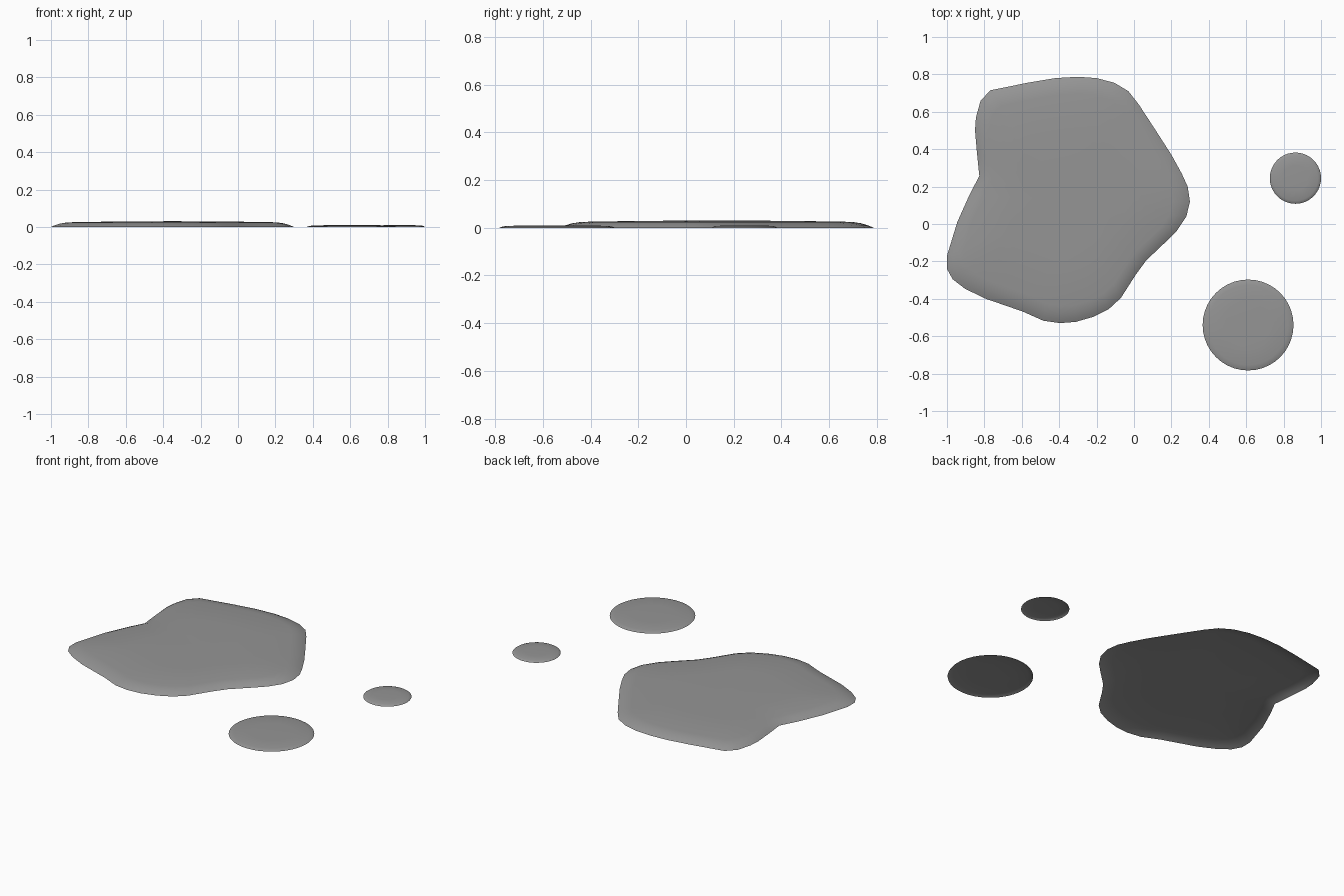
import bpy, bmesh
from math import sin, cos, pi

if "Cube" in bpy.data.objects:
    bpy.data.objects.remove(bpy.data.objects["Cube"])

mat = bpy.data.materials.new("dark_grey")
mat.diffuse_color = (.3, .3, .3, 1)
mat.use_nodes = True
mat.node_tree.nodes["Principled BSDF"].inputs["Base Color"].default_value = mat.diffuse_color


def puddle(name, outline, centre, rings, peak):
    """Low open dome: the outline shrinks towards the centre while it rises."""
    bm = bmesh.new()
    cx, cy = centre
    loops = [[bm.verts.new((cx + (x - cx) * s, cy + (y - cy) * s, z))
              for x, y in outline] for s, z in rings]
    n = len(outline)
    for a, b in zip(loops, loops[1:]):
        for i in range(n):
            j = (i + 1) % n
            bm.faces.new((a[i], a[j], b[j], b[i]))
    top = bm.verts.new((cx, cy, peak))
    for i in range(n):
        bm.faces.new((loops[-1][i], loops[-1][(i + 1) % n], top))
    for f in bm.faces:
        f.smooth = True
    me = bpy.data.meshes.new(name)
    bm.to_mesh(me)
    bm.free()
    me.materials.append(mat)
    ob = bpy.data.objects.new(name, me)
    bpy.context.collection.objects.link(ob)
    return ob


def circle(cx, cy, r, n=40):
    return [(cx + r * cos(2 * pi * i / n), cy + r * sin(2 * pi * i / n)) for i in range(n)]


# Large irregular puddle, outline anticlockwise from the right
outline = [
    (.299, .12), (.287, .20), (.255, .27), (.20, .37), (.11, .51), (.025, .64),
    (-.03, .71), (-.105, .755), (-.20, .78), (-.30, .787), (-.42, .78), (-.56, .757),
    (-.767, .715), (-.82, .66), (-.845, .57), (-.85, .50), (-.84, .385), (-.827, .257),
    (-.88, .155), (-.945, .01), (-1, -.17), (-1, -.24), (-.97, -.295), (-.905, -.345),
    (-.80, -.397), (-.595, -.468), (-.485, -.517), (-.395, -.53), (-.31, -.523),
    (-.22, -.497), (-.135, -.455), (-.07, -.395), (.01, -.27), (.065, -.195),
    (.165, -.10), (.23, -.035), (.28, .04)]
puddle("large_puddle", outline, (-.35, .13),
       [(1, 0), (.97, .009), (.92, .019), (.86, .025), (.5, .029)], .031)

# Two round drops
for name, x, y, r in [("medium_drop", .61, -.54, .243), ("small_drop", .863, .245, .137)]:
    puddle(name, circle(x, y, r), (x, y),
           [(1, 0), (.96, .004), (.88, .008), (.5, .01)], .0105)
